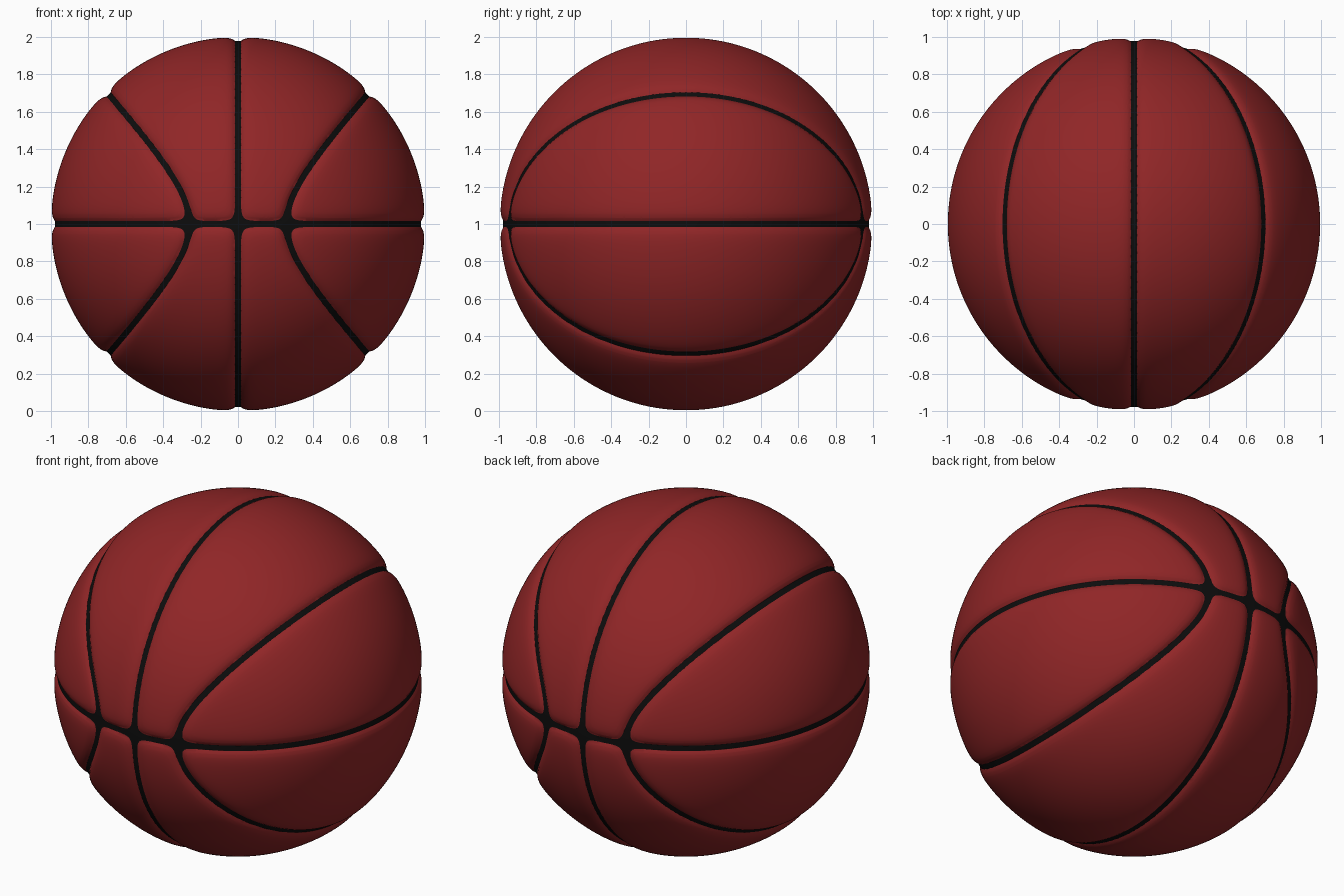
import bpy, bmesh, math
from mathutils import Vector

if "Cube" in bpy.data.objects:
    bpy.data.objects.remove(bpy.data.objects["Cube"])

HALF_WIDTH, DEPTH, SOFT = 0.016, 0.021, 0.025   # groove floor half width, depth, shoulder falloff
TIP, RIM = 0.265, 0.70                          # side seam: x at the front, x and z at the rim
BEND = (RIM**2 - TIP**2) / RIM**2


def material(name, colour):
    m = bpy.data.materials.new(name)
    m.diffuse_color = (*colour, 1)
    m.use_nodes = True
    m.node_tree.nodes["Principled BSDF"].inputs["Base Color"].default_value = m.diffuse_color
    return m


def groove(p):
    """Seam strength at a point of the unit sphere: 1 at the edge of a groove floor."""
    x, y, z = p
    g = x * x - BEND * z * z - TIP**2           # hyperbolic side seams
    grad = Vector((2 * x, 0, -2 * BEND * z))
    grad -= p * grad.dot(p)
    side = abs(g) / max(grad.length, 0.2)
    total = sum(math.exp(-t / SOFT) for t in (abs(x), abs(z), side))
    return total / math.exp(-HALF_WIDTH / SOFT)


def cut_contour(bm, level):
    """Cut edges into the sphere along one contour of the seam strength."""
    value = {v: groove(v.co) - level for v in bm.verts}
    fresh = set()
    for e in list(bm.edges):
        a, b = e.verts
        if value[a] * value[b] >= 0:
            continue
        lo, hi = 0.0, 1.0
        for _ in range(10):
            mid = (lo + hi) / 2
            s = groove(a.co.lerp(b.co, mid).normalized()) - level
            lo, hi = (mid, hi) if s * value[a] > 0 else (lo, mid)
        co = a.co.lerp(b.co, min(max(lo, 0.02), 0.98)).normalized()
        _, v = bmesh.utils.edge_split(e, a, lo)
        v.co = co
        fresh.add(v)
    for f in {f for v in fresh for f in v.link_faces}:
        pair = [v for v in f.verts if v in fresh]
        if len(pair) == 2:
            bmesh.utils.face_split(f, pair[0], pair[1])
    bmesh.ops.triangulate(bm, faces=[f for f in bm.faces if len(f.verts) > 3])


# Ball: fine sphere cut along the groove outlines
bm = bmesh.new()
bmesh.ops.create_icosphere(bm, subdivisions=7, radius=1)
for v in bm.verts:
    v.co.normalize()
for level in (1.0, 0.5, 0.2):
    cut_contour(bm, level)

# Groove floors are black
for f in bm.faces:
    f.smooth = True
    f.material_index = int(groove(f.calc_center_median().normalized()) > 1.0)

# Press the grooves in, with soft shoulders, and lift the ball onto the ground
for v in bm.verts:
    v.co = v.co * (1 - DEPTH * min(1, groove(v.co))) + Vector((0, 0, 1))

mesh = bpy.data.meshes.new("ball")
bm.to_mesh(mesh)
bm.free()
mesh.materials.append(material("dark red rubber", (0.28, 0.019, 0.02)))
mesh.materials.append(material("black seam", (0.004, 0.004, 0.004)))
ball = bpy.data.objects.new("ball", mesh)
bpy.context.collection.objects.link(ball)
bpy.context.view_layer.objects.active = ball
ball.select_set(True)
bpy.ops.object.shade_smooth_by_angle(angle=math.radians(30))
